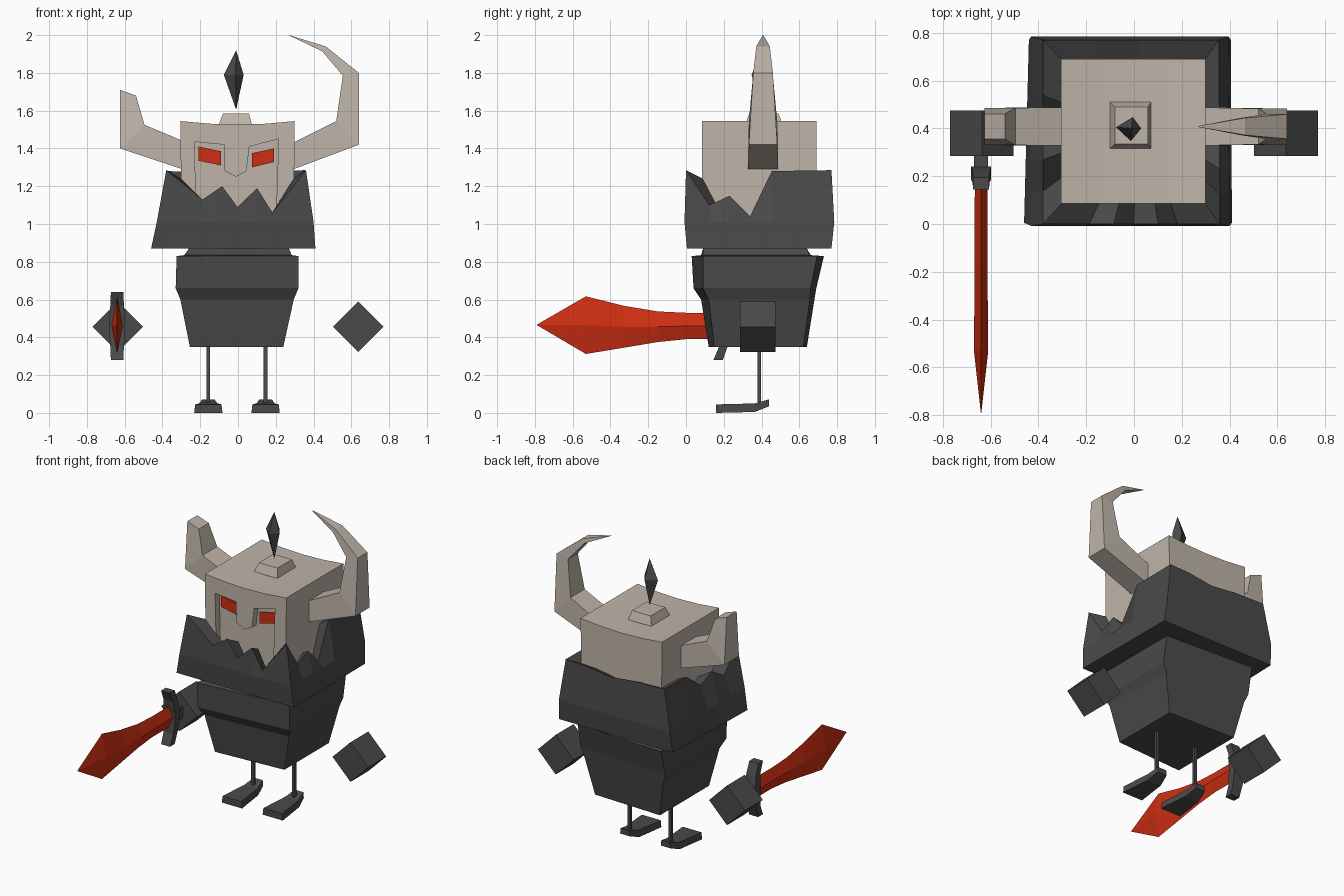
import bpy, bmesh, math
from mathutils import Vector


def material(name, r, g, b):
    m = bpy.data.materials.new(name)
    m.diffuse_color = (r, g, b, 1)
    return m


DARK = material("charcoal", 0.068, 0.068, 0.068)
BONE = material("bone", 0.52, 0.46, 0.40)
RED = material("red", 0.62, 0.028, 0.006)


def loft(name, rings, mat, closed=False):
    """Skin a list of equal-length point rings; cap the ends, or close into a loop."""
    bm = bmesh.new()
    vs = [[bm.verts.new(p) for p in ring] for ring in rings]
    pairs = list(zip(vs, vs[1:])) + ([(vs[-1], vs[0])] if closed else [])
    for a, b in pairs:
        for i in range(len(a)):
            j = (i + 1) % len(a)
            bm.faces.new((a[i], a[j], b[j], b[i]))
    if not closed:
        bm.faces.new(vs[0])
        bm.faces.new(vs[-1])
    bmesh.ops.remove_doubles(bm, verts=bm.verts, dist=0.0005)
    bmesh.ops.recalc_face_normals(bm, faces=bm.faces)
    me = bpy.data.meshes.new(name)
    bm.to_mesh(me)
    bm.free()
    me.materials.append(mat)
    ob = bpy.data.objects.new(name, me)
    bpy.context.collection.objects.link(ob)
    return ob


def extrude_y(name, profile, y0, y1, mat):
    return loft(name, [[(x, y, z) for x, z in profile] for y in (y0, y1)], mat)


def rect(x0, x1, y0, y1, z, skew=0.0):
    """Horizontal ring whose right side is a little shallower than the left."""
    return [(x0, y0, z), (x1, y0 + skew, z), (x1, y1 - skew * 0.6, z), (x0, y1, z)]


# Torso with a raised belt band and a neck rising into the collar
loft("torso", [
    rect(-0.255, 0.24, 0.12, 0.64, 0.35, 0.03),
    rect(-0.305, 0.295, 0.08, 0.68, 0.60, 0.04),
    rect(-0.33, 0.32, 0.04, 0.69, 0.66, 0.05),
    rect(-0.325, 0.32, 0.03, 0.73, 0.83, 0.06),
    rect(-0.285, 0.285, 0.08, 0.66, 0.835, 0.01),
    rect(-0.26, 0.27, 0.09, 0.64, 0.87),
    rect(-0.26, 0.27, 0.09, 0.64, 0.95)], DARK)

# Collar: jagged rim given per side as (fraction along side, height)
rim = [
    [(0, 1.285), (.26, 1.13), (.40, 1.20), (.51, 1.09), (.65, 1.19), (.76, 1.06)],
    [(0, 1.285), (.16, 1.10), (.30, 1.15), (.44, 1.04), (.59, 1.28)],
    [(0, 1.285), (.2, 1.28), (.45, 1.255), (.7, 1.275)],
    [(0, 1.28), (.3, 1.275), (.5, 1.16), (.65, 1.21), (.82, 1.13)]]


def around(corners, height):
    """Ring following four corners; height(rim_z) gives each point's z."""
    ring = []
    for s, points in enumerate(rim):
        a, b = Vector(corners[s]), Vector(corners[(s + 1) % 4])
        for t, z in points:
            p = a.lerp(b, t)
            ring.append((p.x, p.y, height(z)))
    return ring


head_corners = [(-.30, .09), (.295, .09), (.295, .685), (-.30, .685)]
neck_corners = [(-.27, .08), (.28, .08), (.28, .65), (-.27, .65)]
loft("collar", [
    around([(-.46, .005), (.41, .005), (.405, .77), (-.44, .77)], lambda z: 0.87),
    around([(-.43, -.008), (.40, -.008), (.395, .785), (-.43, .785)], lambda z: 1.01),
    around([(-.38, 0), (.36, 0), (.355, .77), (-.38, .77)], lambda z: z),
    around(head_corners, lambda z: z - 0.045),
    around(neck_corners, lambda z: 0.87)], DARK, closed=True)

# Head block, then the helmet faceplate with brow, cheeks and nose guard
top = [(-.305, 1.545), (-.15, 1.531), (0, 1.526), (.15, 1.531), (.30, 1.545)]
extrude_y("head", top + [(.295, 1.0), (-.30, 1.0)], 0.13, 0.69, BONE)
extrude_y("faceplate", top + [
    (.295, 1.0), (.20, 1.0), (.215, 1.45), (.06, 1.41), (.045, 1.28), (-.01, 1.25),
    (-.07, 1.28), (-.075, 1.42), (-.23, 1.435), (-.22, 1.0), (-.30, 1.0)],
    0.085, 0.13, BONE)

# Eyes: thin slanted plates in the sockets
extrude_y("left_eye", [(-.21, 1.41), (-.09, 1.385), (-.09, 1.31), (-.21, 1.335)],
          0.122, 0.131, RED)
extrude_y("right_eye", [(.075, 1.375), (.19, 1.40), (.19, 1.328), (.075, 1.30)],
          0.122, 0.131, RED)

# Crown stud and the floating diamond above it
loft("crown_stud", [rect(-.10, .072, .315, .51, 1.51), rect(-.10, .072, .315, .51, 1.53),
                    rect(-.08, .058, .335, .49, 1.585)], BONE)
girdle = [(-.075, .405), (-.013, .347), (.03, .40), (-.005, .447)]
loft("floating_diamond", [[(-.01, .40, 1.605)] * 4, [(x, y, 1.79) for x, y in girdle],
                          [(-.01, .40, 1.92)] * 4], DARK)


# Horns: each section is (inner x, z), (outer x, z), half depth
def horn(name, sections):
    loft(name, [[(i[0], .408 - d, i[1]), (o[0], .408 - d, o[1]),
                 (o[0], .408 + d, o[1]), (i[0], .408 + d, i[1])]
                for i, o, d in sections], BONE)


horn("right_horn", [((.28, 1.425), (.28, 1.285), .08), ((.52, 1.545), (.64, 1.42), .075),
                    ((.555, 1.785), (.64, 1.80), .052), ((.445, 1.915), (.465, 1.94), .036),
                    ((.27, 1.998), (.27, 2.0), .002)])
horn("broken_left_horn", [((-.28, 1.435), (-.28, 1.285), .08),
                          ((-.495, 1.525), (-.625, 1.40), .078),
                          ((-.54, 1.68), (-.625, 1.71), .053)])

# Legs and feet: foot sections are (y, bottom z, top z, half width)
for side, x in (("left", -.157), ("right", .146)):
    loft(side + "_leg", [rect(x - .01, x + .01, .378, .398, z) for z in (.03, .37)], DARK)
    foot = [(.16, 0, .045, .075), (.365, .005, .05, .052), (.44, .035, .072, .035)]
    loft(side + "_foot", [[(x - w, y, a), (x + w, y, a), (x + w * .93, y, b), (x - w * .93, y, b)]
                          for y, a, b, w in foot], DARK)

# Floating hands: cubes turned on edge
for side, x in (("left", -.637), ("right", .636)):
    r = 0.133
    extrude_y(side + "_hand", [(x - r, .456), (x, .456 - r), (x + r, .456), (x, .456 + r)],
              .285, .475, DARK)

# Sword: diamond-section blade, curved guard and grip
SX = -.64
blade = [(.21, .39, .53, .026), (0, .39, .53, .027), (-.15, .375, .537, .027),
         (-.33, .345, .567, .028), (-.53, .312, .617, .030), (-.79, .465, .467, .001)]
loft("sword_blade", [[(SX, y, a), (SX + w, y, (a + b) / 2), (SX, y, b), (SX - w, y, (a + b) / 2)]
                     for y, a, b, w in blade], RED)
guard = [(.28, .145, .195, .033), (.35, .175, .22, .036), (.43, .185, .24, .042),
         (.49, .185, .24, .042), (.57, .175, .22, .036), (.64, .145, .195, .033)]
loft("sword_guard", [rect(SX - w, SX + w, a, b, z) for z, a, b, w in guard], DARK)
loft("sword_grip", [[(SX - .03, y, .42), (SX + .03, y, .42), (SX + .03, y, .50), (SX - .03, y, .50)]
                    for y in (.22, .30)], DARK)
